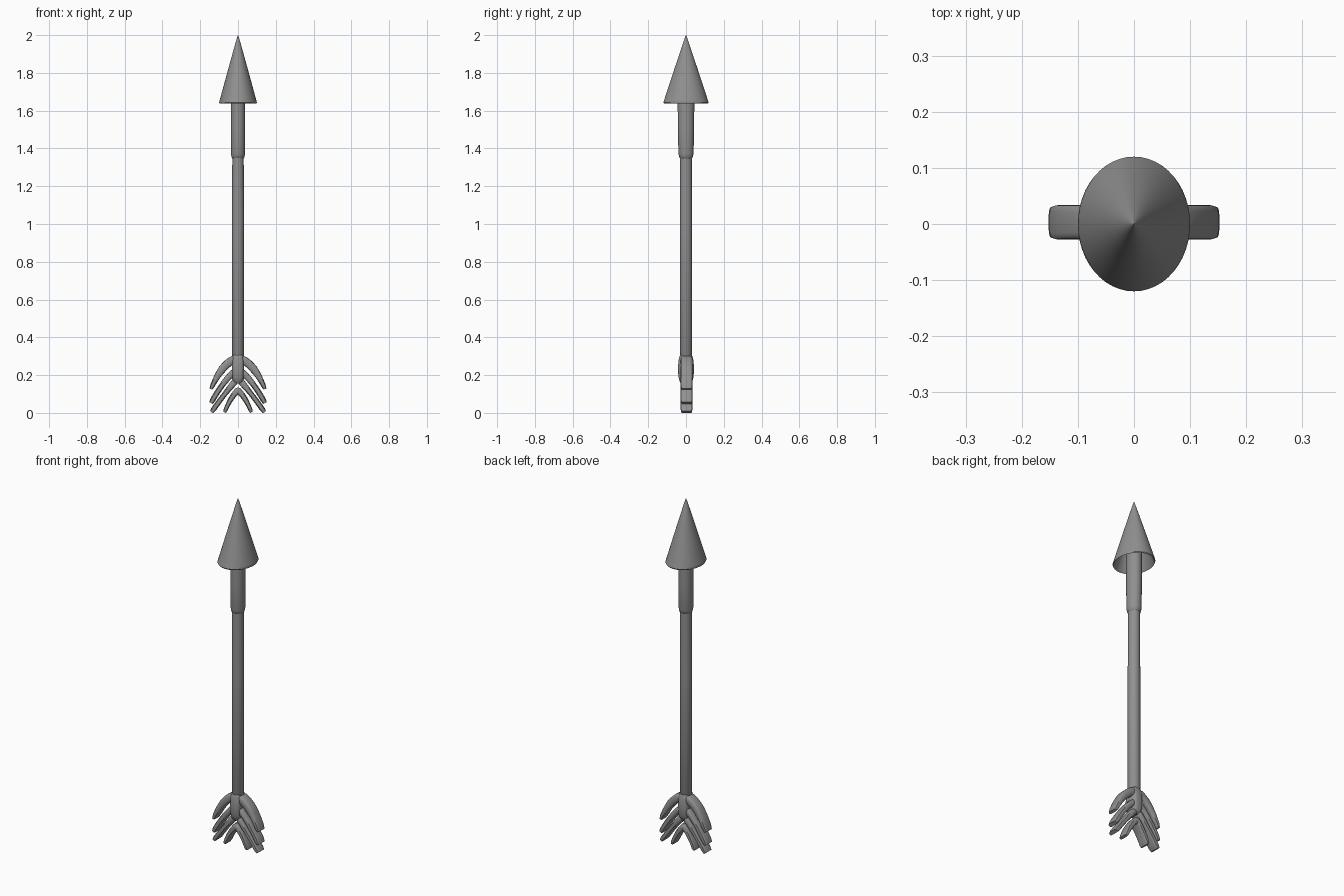
import bpy, bmesh, math
from mathutils import Vector

if "Cube" in bpy.data.objects:
    bpy.data.objects.remove(bpy.data.objects["Cube"])

# Dark grey for the whole arrow
dark = bpy.data.materials.new("dark_grey")
dark.diffuse_color = (.28, .28, .28, 1)
dark.use_nodes = True
dark.node_tree.nodes["Principled BSDF"].inputs["Base Color"].default_value = dark.diffuse_color


def finish(name, bm, angle=40):
    bmesh.ops.recalc_face_normals(bm, faces=bm.faces)
    me = bpy.data.meshes.new(name)
    bm.to_mesh(me)
    bm.free()
    me.materials.append(dark)
    ob = bpy.data.objects.new(name, me)
    bpy.context.collection.objects.link(ob)
    bpy.ops.object.select_all(action='DESELECT')
    ob.select_set(True)
    bpy.context.view_layer.objects.active = ob
    bpy.ops.object.shade_smooth_by_angle(angle=math.radians(angle))
    return ob


def loft(bm, rings):
    """Skin a list of point rings and cap both ends."""
    vs = [[bm.verts.new(p) for p in r] for r in rings]
    n = len(vs[0])
    for a, b in zip(vs, vs[1:]):
        for i in range(n):
            j = (i + 1) % n
            bm.faces.new((a[i], a[j], b[j], b[i]))
    bm.faces.new(vs[0])
    bm.faces.new(vs[-1])


def turned(name, profile, power=1.0, sides=40):
    """Stack of ellipses (or rounded boxes when power < 1): (z, rx, ry)."""
    def ring(z, rx, ry):
        pts = []
        for i in range(sides):
            t = 2 * math.pi * i / sides
            c, s = math.cos(t), math.sin(t)
            pts.append((rx * math.copysign(abs(c) ** power, c),
                        ry * math.copysign(abs(s) ** power, s), z))
        return pts
    bm = bmesh.new()
    loft(bm, [ring(*p) for p in profile])
    return finish(name, bm)


def bezier(a, b, c, t):
    return a * (1 - t) ** 2 + b * 2 * t * (1 - t) + c * t * t


# Hollow oval arrowhead: outer cone folding under to an inner cone
turned("arrow_head", [(2.0, .001, .001), (1.96, .013, .015), (1.82, .052, .062),
                      (1.655, .097, .116), (1.643, .100, .120), (1.638, .098, .117),
                      (1.643, .093, .112), (1.82, .046, .055), (1.95, .009, .011)], sides=48)

# Socket below the head
turned("head_socket", [(1.345, .028, .028), (1.352, .034, .035), (1.37, .037, .040),
                       (1.50, .038, .043), (1.64, .038, .044), (1.84, .037, .041)])

# Shaft
turned("shaft", [(.17, .024, .026), (.18, .032, .032), (1.0, .032, .032),
                 (1.40, .030, .032)])

# Binding that holds the feathers
turned("feather_binding", [(.155, .018, .024), (.165, .026, .033), (.19, .031, .040),
                           (.24, .033, .043), (.28, .032, .039), (.30, .029, .034),
                           (.312, .024, .028)], power=.65)

# Feather barbs: root, bend, tip (x, z), then widths at root, middle, tip
barbs = [((.012, .285), (.085, .262), (.143, .126), .046, .042, .022),
         ((.015, .222), (.082, .165), (.143, .052), .036, .030, .028),
         ((.010, .172), (.070, .105), (.140, .004), .036, .027, .028),
         ((-.006, .125), (.040, .085), (.071, .003), .034, .028, .020)]
bm = bmesh.new()
for root, bend, tip, w0, w1, w2 in barbs:
    a, b, c = (Vector((p[0], 0, p[1])) for p in (root, bend, tip))
    rings = []
    steps = 12
    for k in range(steps + 1):
        t = k / steps
        p = bezier(a, b, c, t)
        d = ((b - a) * (1 - t) + (c - b) * t).normalized()
        side = Vector((-d.z, 0, d.x))
        w = (w0 + (w1 - w0) * t * 2 if t < .5 else w1 + (w2 - w1) * (t * 2 - 1)) / 2
        end = .75 if k in (0, steps) else 1
        ring = []
        for i in range(16):
            u = 2 * math.pi * i / 16
            cu, su = math.cos(u), math.sin(u)
            q = p + side * w * end * math.copysign(abs(cu) ** .5, cu)
            q.y = .003 + .031 * (.9 if end < 1 else 1) * math.copysign(abs(su) ** .5, su)
            q.z = max(q.z, 0)
            ring.append(q)
        rings.append(ring)
    loft(bm, rings)
feathers = finish("feather_barbs", bm)
# Mirror the barbs to the other side
m = feathers.modifiers.new("Mirror", 'MIRROR')
m.use_axis = (True, False, False)
m.use_mirror_merge = False
